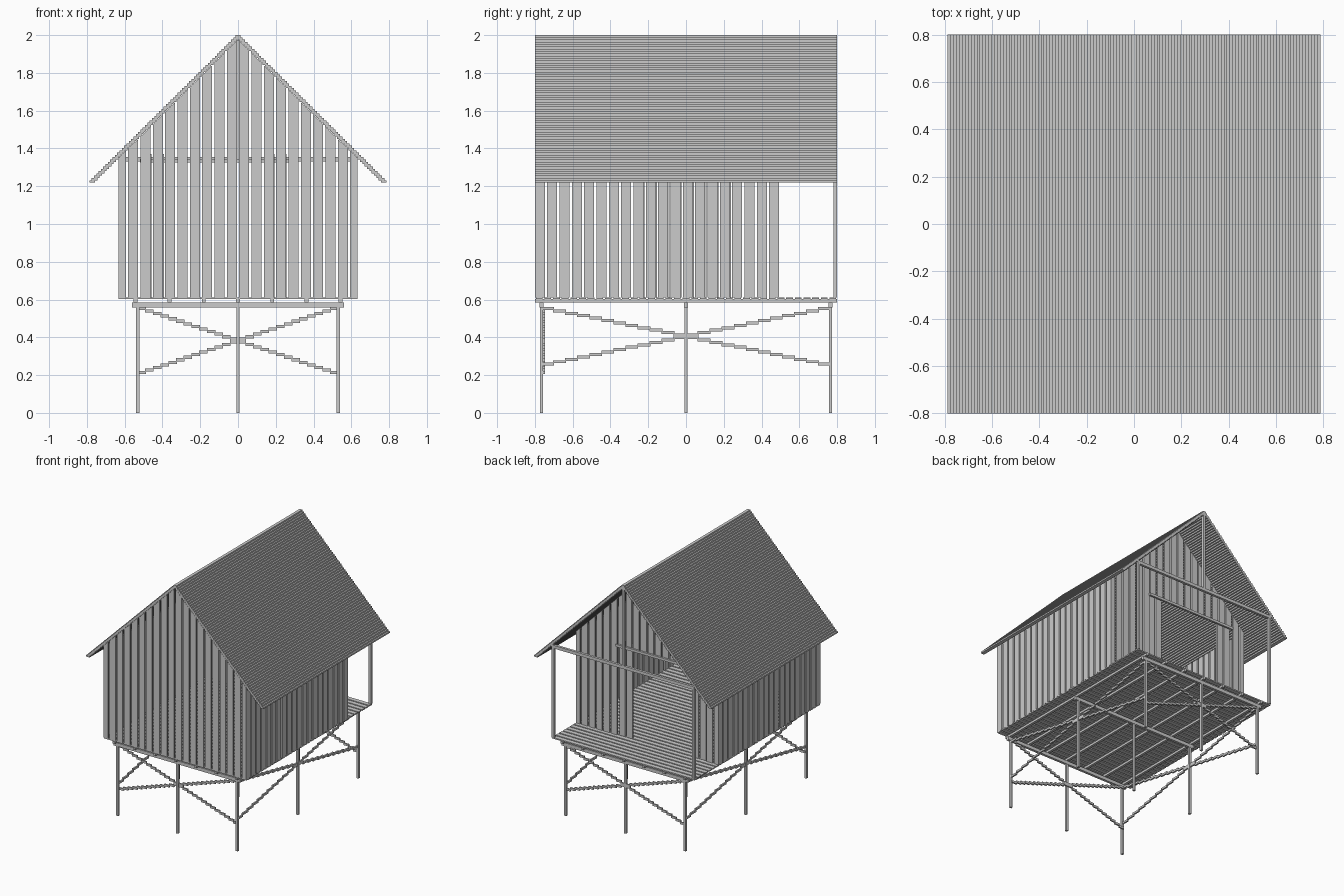
import bpy
import bmesh

cube = bpy.data.objects.get("Cube")
if cube:
    bpy.data.objects.remove(cube, do_unlink=True)

# One weathered grey for the whole hut
grey = bpy.data.materials.new("weathered_grey")
grey.use_nodes = True
COLOUR = (0.6, 0.6, 0.6, 1)
grey.diffuse_color = COLOUR
grey.node_tree.nodes["Principled BSDF"].inputs["Base Color"].default_value = COLOUR

PITCH, GAP = 0.0653, 0.013      # wall boards
STEP = 0.0122                   # height of one stair step
WALL, THICK = 0.633, 0.0125     # wall half width and board thickness
FLOOR = 0.612
POST_X, POST_Y = 0.53, 0.765
BACK = 0.493                    # rear wall, behind the porch


def block(bm, x, y, z, z_right=None):
    """Box from (min, max) ranges; z_right gives a sloping top at max x."""
    tops = (z[1], z[1] if z_right is None else z_right)
    v = [bm.verts.new((x[i], y[j], tops[i] if k else z[0]))
         for i in (0, 1) for j in (0, 1) for k in (0, 1)]
    for f in ((0, 1, 3, 2), (4, 6, 7, 5), (0, 4, 5, 1),
              (2, 3, 7, 6), (0, 2, 6, 4), (1, 5, 7, 3)):
        bm.faces.new([v[n] for n in f])


def around(centre, width):
    return (centre - width / 2, centre + width / 2)


def finish(name, bm):
    bmesh.ops.recalc_face_normals(bm, faces=bm.faces)
    mesh = bpy.data.meshes.new(name)
    bm.to_mesh(mesh)
    bm.free()
    mesh.materials.append(grey)
    obj = bpy.data.objects.new(name, mesh)
    bpy.context.collection.objects.link(obj)


def part(name, boxes):
    bm = bmesh.new()
    for b in boxes:
        block(bm, *b)
    finish(name, bm)


def roof_under(x):
    return 1.975 - 0.992 * abs(x)


# Stepped roof slopes
for side, name in ((1, "roof_left"), (-1, "roof_right")):
    steps = []
    for i in range(64):
        x = sorted((side * max(0, i * 0.0123 - 0.018), side * (i + 1) * 0.0123))
        steps.append((x, (-0.8, 0.8), (2 - (i + 1) * STEP, 2 - i * STEP)))
    part(name, steps)


# Gable walls, with an optional doorway
def gable(name, y, door=None):
    boards = []
    for k in range(-10, 10):
        x0 = max(-WALL, k * PITCH + GAP / 2)
        x1 = min(WALL, (k + 1) * PITCH - GAP / 2)
        in_door = door and door[0] < (x0 + x1) / 2 < door[1]
        bottom = door[2] if in_door else FLOOR
        boards.append(((x0, x1), y, (bottom, roof_under(x0)), roof_under(x1)))
    part(name, boards)


gable("front_wall", (-0.8, -0.8 + THICK))
gable("rear_wall", (BACK - THICK, BACK), (-0.51, 0.26, 1.34))

# Door lintel and the narrow slatted leaves at either side
part("door_lintel", [((-0.52, 0.27), (BACK, BACK + 0.015), (1.325, 1.345))])
leaves = []
for start in (-0.51, 0.14):
    for k in range(2):
        x = start + k * PITCH
        leaves.append(((x, x + PITCH - GAP), (BACK - 0.03, BACK - 0.015), (FLOOR, 1.37)))
part("door_leaves", leaves)

# Side walls; the middle boards of one side are set slightly off
for side, name in ((1, "left_wall"), (-1, "right_wall")):
    boards = []
    x = sorted((side * WALL, side * (WALL - THICK)))
    for k in range(20):
        y = -0.8 + k * PITCH
        if side < 0 and 8 <= k <= 15:
            y += GAP / 2
        boards.append((x, (y, y + PITCH - GAP), (FLOOR, roof_under(WALL))))
    part(name, boards)

# Porch frame
porch_y = (0.78, 0.8)
part("porch_posts", [(around(s * 0.623, 0.02), porch_y, (FLOOR, 1.35)) for s in (-1, 1)])
part("porch_beam", [((-WALL, WALL), porch_y, (1.33, 1.355))])
part("king_post", [(around(0, 0.02), porch_y, (1.355, 1.975))])

# Deck boards, joists and cross beams
COUNT = 35
pitch = 1.6 / COUNT
part("deck_boards", [((-WALL, WALL), around(-0.8 + (k + 0.5) * pitch, pitch - 0.01),
                      (0.602, FLOOR)) for k in range(COUNT)])
part("joists", [(around(k * 0.181, 0.02), (-0.8, 0.8), (0.585, 0.602))
                for k in range(-3, 4)])
part("cross_beams", [((-0.562, 0.562), around(k * POST_Y, 0.02), (0.558, 0.585))
                     for k in (-1, 0, 1)])

# Stilts
part("stilts", [(around(i * POST_X, 0.018), around(j * POST_Y, 0.018), (0, 0.558))
                for i in (-1, 0, 1) for j in (-1, 0, 1)])


# Stepped cross braces
def brace(name, half, low, high, count, place):
    boxes = []
    width = 2 * half / count
    rise = (high - low) / count
    for k in range(count):
        z = (low + k * rise, low + (k + 1) * rise + 0.003)
        for direction in (-1, 1):
            run = around(direction * (-half + (k + 0.5) * width), width + 0.004)
            boxes.append(place(run, z))
    part(name, boxes)


for y, name in ((-0.752, "front_brace"), (POST_Y, "back_brace")):
    brace(name, POST_X, 0.205, 0.558, 26, lambda run, z: (run, around(y, 0.012), z))
for x, name in ((POST_X, "left_brace"), (-POST_X, "right_brace")):
    brace(name, POST_Y, 0.25, 0.558, 24, lambda run, z: (around(x, 0.012), run, z))
